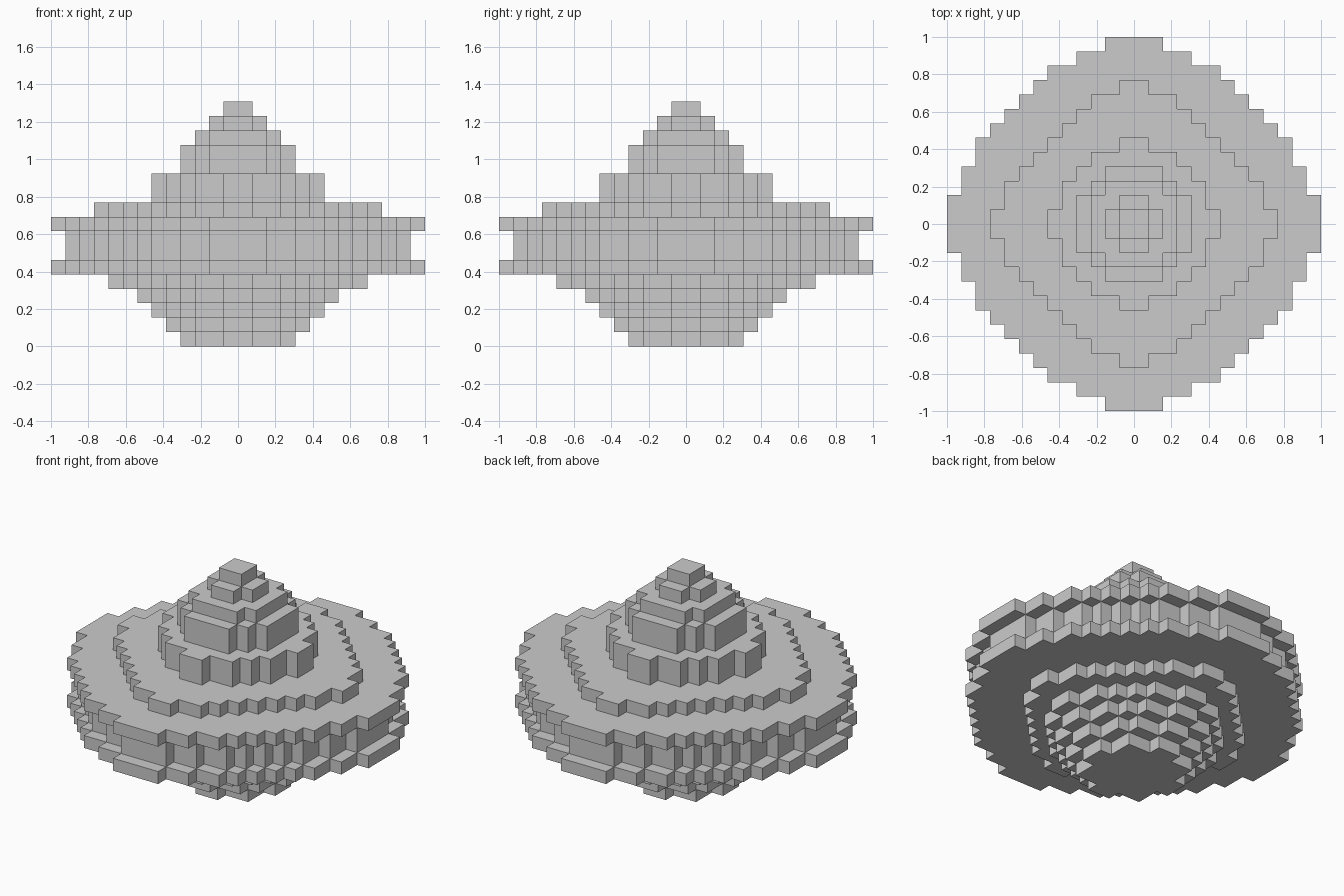
import bpy
import bmesh

default = bpy.data.objects.get("Cube")
if default:
    bpy.data.objects.remove(default, do_unlink=True)

U = 1 / 13  # edge of one block


def diamond(n):
    """Stepped diamond: half depth of each block column from the centre out."""
    return [n, n - 1, n - 1] + list(range(n - 2, 2, -1)) + [1]


def outline(columns):
    """Closed stepped outline mirrored from one quarter."""
    quarter = []
    for i, depth in enumerate(columns):
        if quarter and quarter[-1][1] == depth:
            quarter[-1] = (i + 1, depth)
        else:
            quarter += [(i, depth), (i + 1, depth)]
    quarter = quarter[1:] + [(len(columns), 0)]
    quarter = quarter[:-1]
    right = quarter + [(x, -y) for x, y in reversed(quarter)]
    return right + [(-x, y) for x, y in reversed(right)]


def tier(name, columns, bottom, height=1):
    """Extrude a stepped outline into a solid slab."""
    bm = bmesh.new()
    verts = [bm.verts.new((x * U, y * U, bottom * U)) for x, y in outline(columns)]
    face = bm.faces.new(verts)
    top = bmesh.ops.extrude_face_region(bm, geom=[face])["geom"]
    moved = [v for v in top if isinstance(v, bmesh.types.BMVert)]
    bmesh.ops.translate(bm, verts=moved, vec=(0, 0, height * U))
    bmesh.ops.recalc_face_normals(bm, faces=bm.faces)
    mesh = bpy.data.meshes.new(name)
    bm.to_mesh(mesh)
    bm.free()
    obj = bpy.data.objects.new(name, mesh)
    bpy.context.collection.objects.link(obj)


# Stepped underside
for level, size in enumerate((4, 5, 6, 7, 9)):
    tier(f"underside_tier_{level + 1}", diamond(size), level)

# Wide disc: two rims with a recessed band between them
rim = [13, 13, 12, 12, 11, 11, 10, 9, 8, 7, 6, 4, 2]
band = [min(a - 1, b) for a, b in zip(rim, rim[1:])]
tier("lower_rim", rim, 5)
tier("recessed_band", band, 6, 2)
tier("upper_rim", rim, 8)

# Stepped dome
tier("deck", diamond(10), 9)
tier("dome_base", diamond(6), 10, 2)
tier("dome_middle", [4, 4, 3, 2], 12, 2)
tier("dome_upper", [3, 3, 2], 14)
tier("dome_cross", [2, 1], 15)
tier("dome_cap", [1], 16)
